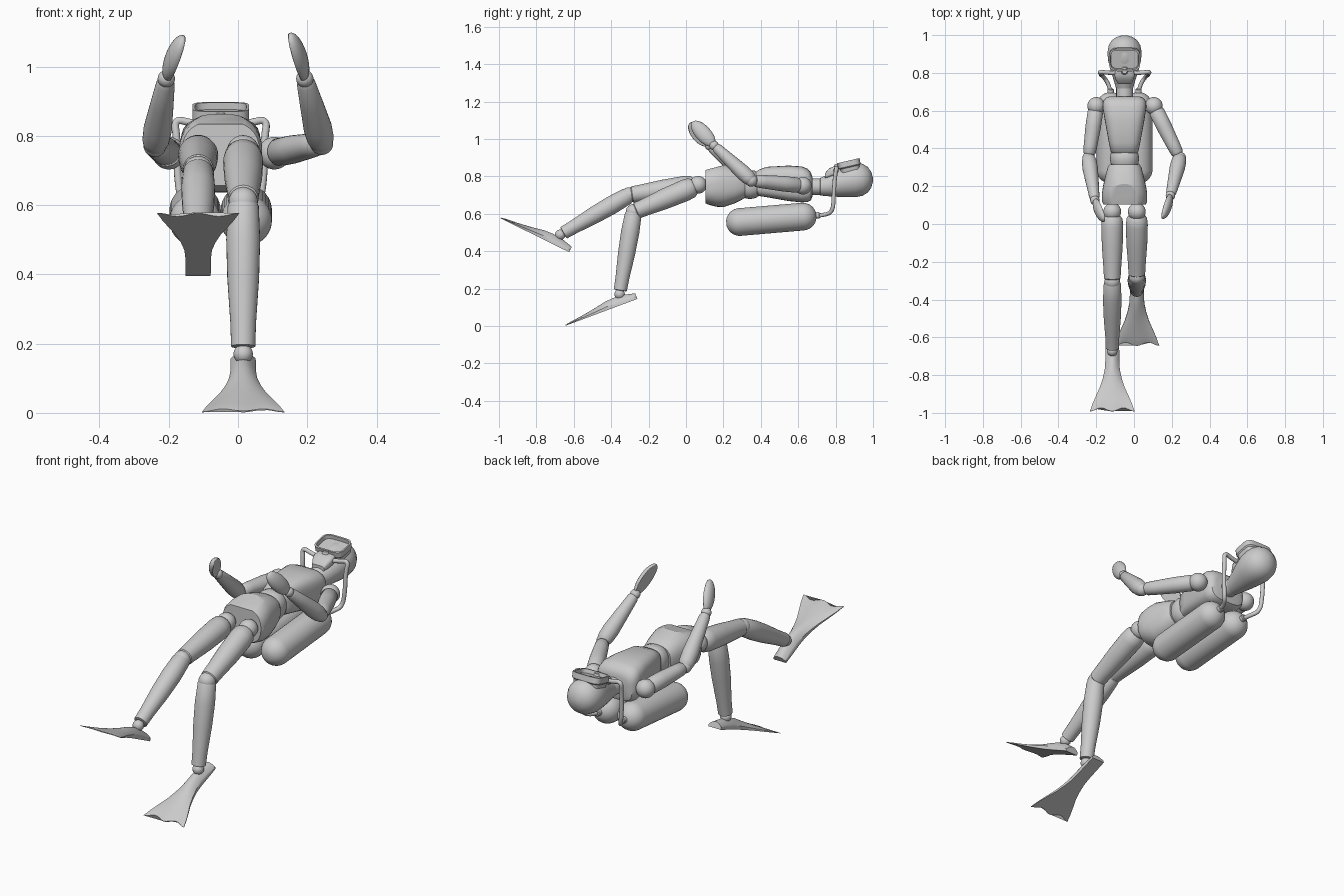
import bpy, bmesh
from math import sin, cos, pi, radians
from mathutils import Vector as V, Matrix

if "Cube" in bpy.data.objects:
    bpy.data.objects.remove(bpy.data.objects["Cube"])

CX = -0.05          # centre line of the body
X, Z = V((1, 0, 0)), V((0, 0, 1))


def finish(bm, name, angle=35):
    bmesh.ops.recalc_face_normals(bm, faces=bm.faces)
    me = bpy.data.meshes.new(name)
    bm.to_mesh(me)
    bm.free()
    ob = bpy.data.objects.new(name, me)
    bpy.context.collection.objects.link(ob)
    bpy.ops.object.select_all(action='DESELECT')
    bpy.context.view_layer.objects.active = ob
    ob.select_set(True)
    bpy.ops.object.shade_smooth_by_angle(angle=radians(angle))
    return ob


def skin(rings):
    bm = bmesh.new()
    rows = [[bm.verts.new(p) for p in r] for r in rings]
    n = len(rows[0])
    for a, b in zip(rows, rows[1:]):
        for i in range(n):
            j = (i + 1) % n
            bm.faces.new((a[i], a[j], b[j], b[i]))
    bm.faces.new(rows[0])
    bm.faces.new(rows[-1])
    return bm


def ring(c, u, v, a, b, e=2.0, n=40):
    pts = []
    for i in range(n):
        t = 2 * pi * i / n
        s, k = sin(t), cos(t)
        f = (abs(s) ** e + abs(k) ** e) ** (-1 / e)
        pts.append(V(c) + u * (a * k * f) + v * (b * s * f))
    return pts


def body(sections, e):
    # sections along y: (y, half width, z centre, half height)
    return skin([ring((CX, y, zc), X, Z, hw, hz, e) for y, hw, zc, hz in sections])


def limb(name, p, q, prof):
    # round limb from p to q, profile of (fraction, radius)
    p, q = V(p), V(q)
    d = (q - p).normalized()
    u = (X - d * X.dot(d)).normalized()
    v = d.cross(u)
    return finish(skin([ring(p.lerp(q, t), u, v, r, r, n=28) for t, r in prof]), name)


def ball(name, c, r):
    bm = bmesh.new()
    bmesh.ops.create_uvsphere(bm, u_segments=28, v_segments=16, radius=r,
                              matrix=Matrix.Translation(c))
    return finish(bm, name)


# torso
finish(body([(.375, .064, .765, .058), (.385, .074, .765, .069), (.43, .083, .77, .081),
             (.55, .105, .763, .095), (.62, .116, .757, .096), (.65, .113, .752, .089),
             (.668, .1, .747, .074), (.675, .08, .745, .055)], 3.6), "chest")
finish(body([(.29, .06, .755, .06), (.32, .073, .755, .073), (.345, .077, .756, .077),
             (.37, .074, .757, .073), (.4, .06, .758, .058)], 2.3), "waist")
bm = body([(.103, .112, .75, .094), (.12, .12, .75, .101), (.16, .12, .75, .112), (.2, .114, .751, .115),
           (.26, .1, .753, .097), (.3, .089, .755, .079), (.315, .08, .755, .07)], 2.5)
cut = bmesh.ops.bisect_plane(bm, geom=bm.verts[:] + bm.edges[:] + bm.faces[:], plane_co=(CX, .1, .833),
                             plane_no=(0, -.26, .966), clear_outer=True)
bmesh.ops.holes_fill(bm, edges=[g for g in cut['geom_cut'] if isinstance(g, bmesh.types.BMEdge)])
finish(bm, "pelvis", 25)

# neck and head
finish(body([(.64, .044, .745, .044), (.76, .044, .745, .044)], 2), "neck")
finish(body([(.712, .035, .745, .035), (.718, .045, .745, .047), (.76, .057, .752, .058),
             (.81, .073, .766, .075), (.86, .086, .777, .088), (.905, .091, .781, .092),
             (.945, .084, .782, .085), (.972, .068, .782, .068), (.99, .043, .782, .043),
             (.999, .012, .782, .012)], 2), "head")

# diving mask with recessed lens
t = radians(13)
v, n = V((0, cos(t), sin(t))), V((0, -sin(t), cos(t)))
c = V((CX, .877, .843))
finish(skin([ring(c + n * h, X, v, a, b, 4.5, 48) for h, a, b in
             ((-.03, .07, .05), (.006, .076, .055), (.012, .082, .061), (.042, .082, .061),
              (.042, .074, .053), (.022, .072, .051))]), "mask")
# nose pocket
finish(skin([ring((CX, .812, z), X, V((0, 1, 0)), a, b, 3, 20) for z, a, b in
             ((.8, .028, .03), (.845, .022, .024), (.866, .012, .016))]), "mask_nose")
# mouthpiece
finish(skin([ring((CX, y, z), X, Z, a, b, 4, 32) for y, a, z, b in
             ((.742, .035, .802, .014), (.765, .048, .818, .024), (.79, .054, .828, .026),
              (.815, .05, .832, .024))]), "regulator")

# twin tanks, valves and hoses
for s, side in ((-1, "left"), (1, "right")):
    x = CX + s * .074
    p, q, r = V((x, .288, .556)), V((x, .624, .585)), .074
    d = (q - p).normalized()
    w = d.cross(X)
    rings = [ring(p - d * (r * cos(a)), X, w, r * sin(a), r * sin(a), n=36)
             for a in (pi * i / 16 for i in range(1, 9)) if sin(a) > .1]
    rings += [ring(q + d * (r * sin(a)), X, w, r * cos(a), r * cos(a), n=36)
              for a in (pi * i / 16 for i in range(8))]
    finish(skin(rings), side + "_tank")
    limb(side + "_valve", q + d * .055, q + d * .092, [(0, .017), (.9, .017), (1, .013)])
    cu = bpy.data.curves.new(side + "_hose", 'CURVE')
    cu.dimensions = '3D'
    cu.bevel_depth = .011
    cu.bevel_resolution = 3
    cu.use_fill_caps = True
    sp = cu.splines.new('NURBS')
    pts = [(.03, .798, .828), (.08, .8, .836), (.135, .806, .85), (.126, .795, .79), (.126, .79, .7),
           (.115, .785, .61), (.08, .735, .592), (.074, .69, .59)]
    sp.points.add(len(pts) - 1)
    for pt, (a, b, z) in zip(sp.points, pts):
        pt.co = (CX + s * a, b, z, 1)
    sp.use_endpoint_u = True
    sp.order_u = 3
    bpy.context.collection.objects.link(bpy.data.objects.new(side + "_hose", cu))

# arms: shoulder, elbow, wrist, fingertip
arms = {"left": ((-.2, .625, .75), (-.24, .35, .772), (-.207, .125, .965), (-.157, .02, 1.085)),
        "right": ((.105, .625, .75), (.242, .35, .778), (.193, .15, .965), (.15, .035, 1.092))}
for side, (sh, el, wr, tip) in arms.items():
    ball(side + "_shoulder", sh, .047)
    limb(side + "_upper_arm", sh, el, [(.08, .034), (.12, .041), (.4, .041), (.75, .036), (.9, .033), (.93, .027)])
    ball(side + "_elbow", el, .033)
    limb(side + "_forearm", el, wr, [(-.04, .022), (0, .033), (.08, .039), (.25, .041), (.6, .034),
                                     (.92, .027), (.96, .022)])
    ball(side + "_wrist", wr, .025)
    # mitten hand, flattened on the palm side
    d = V(tip) - V(wr)
    k = d.normalized()
    i = (X - k * X.dot(k)).normalized()
    j = k.cross(i)
    m = Matrix((i, j, k)).transposed().to_4x4()
    m.translation = (V(tip) + V(wr)) / 2
    inner = -1 if side == "right" else 1
    bm = bmesh.new()
    bmesh.ops.create_uvsphere(bm, u_segments=28, v_segments=16, radius=1)
    for vt in bm.verts:
        if vt.co.x * inner > .25:
            vt.co.x = .25 * inner
        vt.co = V((vt.co.x * .028, vt.co.y * .042, vt.co.z * d.length / 2))
    bm.transform(m)
    finish(bm, side + "_hand")

# legs: hip, knee, ankle, fin heel, fin tip
legs = {"left": ((-.115, .065, .755), (-.115, -.305, .7), (-.115, -.672, .488), (-.115, -.625, .395), (-.115, -1, .58)),
        "right": ((.015, .065, .755), (.015, -.28, .61), (.015, -.355, .17), (.015, -.26, .145), (.015, -.64, .003))}
for side, (hip, kn, an, heel, toe) in legs.items():
    ball(side + "_hip", hip, .047)
    limb(side + "_thigh", hip, kn, [(.06, .042), (.1, .054), (.2, .058), (.5, .055), (.8, .047), (.95, .044), (.97, .036)])
    ball(side + "_knee", kn, .042)
    limb(side + "_calf", kn, an, [(-.01, .036), (.03, .045), (.25, .049), (.5, .046), (.8, .037),
                                  (.95, .035), (.955, .028)])
    ball(side + "_ankle", an, .028)
    # swim fin with scalloped tip
    d = (V(toe) - V(heel)).normalized()
    up = V((0, d.z, -d.y))
    us = [i / 10 - 1 for i in range(21)]
    rings = []
    for s, hw, th in ((0, .036, .032), (.06, .037, .046), (.12, .037, .05), (.17, .04, .046), (.22, .05, .035),
                      (.27, .065, .026), (.32, .086, .018), (.36, .104, .012), (.385, .113, .008), (.4, .119, .004)):
        f = max(0, (s - .32) / .08)
        low = [V(heel) + d * (s + .01 * f * cos(2 * pi * u)) + X * (hw * u) for u in us]
        top = [p + up * (th * (1 - .6 * u * u)) for p, u in zip(low, us)]
        rings.append(low + top[::-1])
    finish(skin(rings), side + "_fin")
